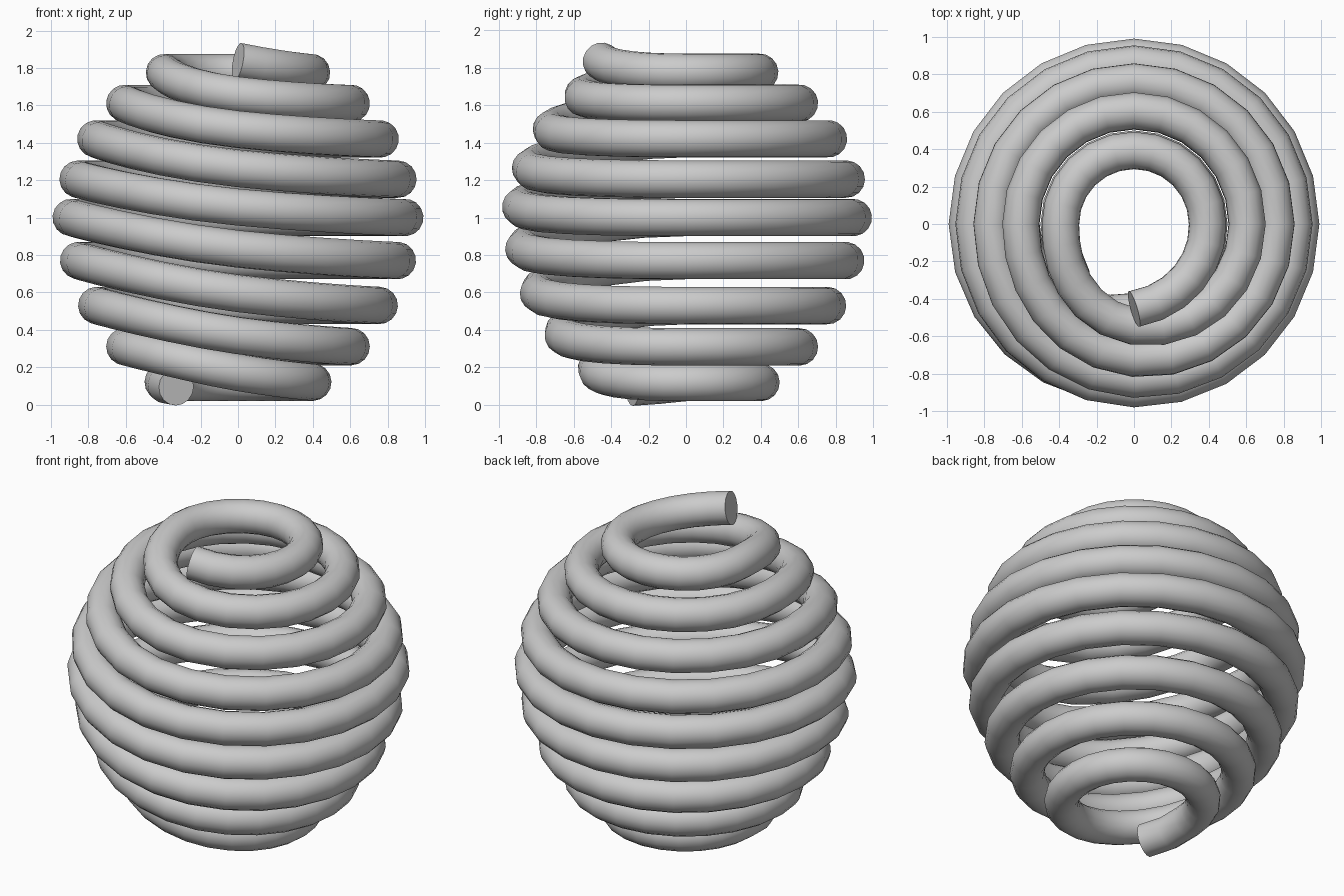
import bpy, math

if "Cube" in bpy.data.objects:
    bpy.data.objects.remove(bpy.data.objects["Cube"])

TUBE = 0.1
STEPS = 24  # path segments per turn
# (centre-line radius, height) of each flat ring; the last is a virtual target
RINGS = [(0.40, 0.12), (0.605, 0.31), (0.755, 0.53), (0.852, 0.77), (0.892, 1.0),
         (0.855, 1.205), (0.76, 1.42), (0.605, 1.61), (0.393, 1.775), (0.58, 2.0)]


def hermite(p0, m0, p1, m1, u):
    return ((2*u**3 - 3*u**2 + 1) * p0 + (u**3 - 2*u**2 + u) * m0
            + (3*u**2 - 2*u**3) * p1 + (u**3 - u**2) * m1)


def rise(t):
    # slow climb to the front, quick climb from front to left
    mid, slope = 0.27, 0.65
    if t < 0.5:
        return hermite(0, 0, mid, slope, t * 2)
    return hermite(mid, slope, 1, 0, t * 2 - 1)


# Path: left -> back -> right is flat, right -> front -> left climbs
path = [(-0.33, -0.29, 0.095), (-0.385, -0.15, 0.105)]
for k in range(len(RINGS) - 1):
    (r0, z0), (r1, z1) = RINGS[k], RINGS[k + 1]
    last = k == len(RINGS) - 2
    count = STEPS * 3 // 4 + 1 if last else STEPS
    for i in range(count):
        a = math.pi - 2 * math.pi * i / STEPS
        t = max(0.0, i / STEPS * 2 - 1)
        f = rise(t)
        r = r0 + (r1 - r0) * (f if r1 < r0 else min(1, f + 0.06 * math.sin(math.pi * t)))
        path.append((r * math.cos(a), r * math.sin(a), z0 + (z1 - z0) * f))

# Single round tube swept along the path, closed at both ends
curve = bpy.data.curves.new("spherical_coil", 'CURVE')
curve.dimensions = '3D'
curve.bevel_depth = TUBE
curve.bevel_resolution = 6
curve.use_fill_caps = True
spline = curve.splines.new('POLY')
spline.points.add(len(path) - 1)
for p, co in zip(spline.points, path):
    p.co = (*co, 1)
spline.use_smooth = True
coil = bpy.data.objects.new("spherical_coil", curve)
bpy.context.collection.objects.link(coil)

# Mesh with smooth sides and crisp end caps
bpy.context.view_layer.objects.active = coil
coil.select_set(True)
bpy.ops.object.convert(target='MESH')
bpy.ops.object.shade_smooth_by_angle(angle=math.radians(40))
